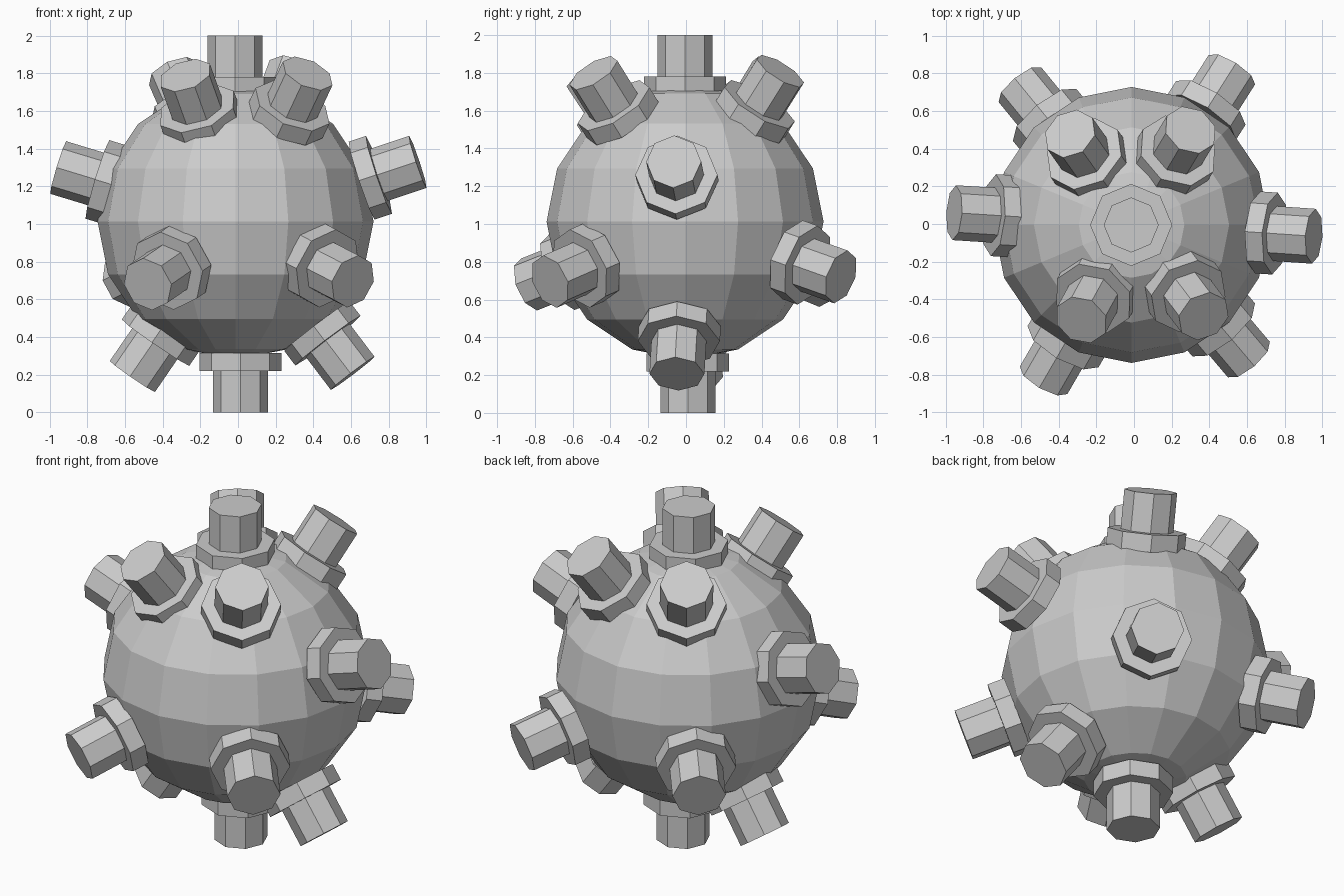
import bpy
from mathutils import Vector

if "Cube" in bpy.data.objects:
    bpy.data.objects.remove(bpy.data.objects["Cube"])

CENTRE = Vector((0, 0, 1.01))


def octagon(name, start, end, radius):
    """Eight-sided cylinder between two points, one corner turned upward."""
    axis = end - start
    bpy.ops.mesh.primitive_cylinder_add(vertices=8, radius=radius, depth=axis.length,
                                        location=(start + end) / 2)
    ob = bpy.context.object
    ob.name = name
    ob.rotation_euler = axis.to_track_quat('Z', 'Y').to_euler()


def prong(name, tip, axis):
    """Wide collar on the hull with a narrower pin standing on it."""
    tip, axis = Vector(tip), axis.normalized()
    octagon(name + "_collar", tip - axis * 0.315, tip - axis * 0.218, 0.218)
    octagon(name + "_pin", tip - axis * 0.30, tip, 0.146)


# Round hull
bpy.ops.mesh.primitive_uv_sphere_add(segments=16, ring_count=8, radius=0.733,
                                     location=(-0.013, -0.005, 1.013))
bpy.context.object.name = "hull"

# Top and bottom prongs
prong("top_prong", (-0.015, -0.005, 2.0), Vector((0, 0, 1)))
prong("bottom_prong", (0.013, 0.01, 0.0), Vector((0, 0, -1)))

# Prongs around the hull, by tip position
tips = {
    "upper_front_left": (-0.28, -0.51, 1.79),
    "upper_front_right": (0.37, -0.49, 1.80),
    "upper_back_right": (0.30, 0.50, 1.81),
    "upper_back_left": (-0.34, 0.48, 1.80),
    "right": (0.955, -0.065, 1.33),
    "left": (-0.955, 0.06, 1.30),
    "lower_front_left": (-0.48, -0.83, 0.68),
    "lower_front_right": (0.61, -0.72, 0.695),
    "lower_back_right": (0.52, 0.82, 0.72),
    "lower_back_left": (-0.606, 0.74, 0.70),
    "lower_right": (0.609, -0.048, 0.207),
    "lower_left": (-0.561, 0.05, 0.19),
}
for name, tip in tips.items():
    prong(name + "_prong", tip, Vector(tip) - CENTRE)
